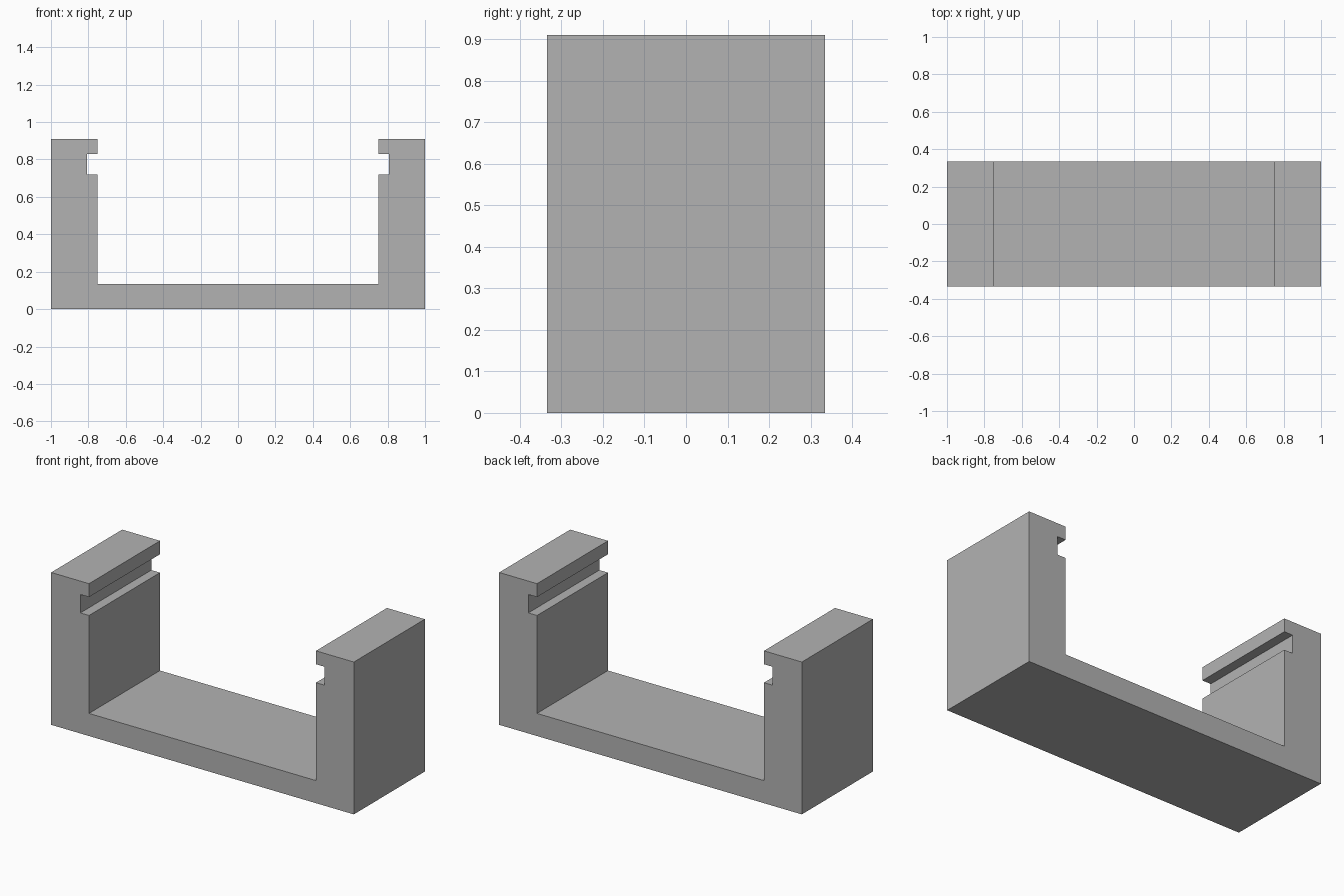
import bpy
import bmesh

cube = bpy.data.objects.get("Cube")
if cube:
    bpy.data.objects.remove(cube, do_unlink=True)

# Plain grey material
grey = (0.45, 0.45, 0.45, 1)
mat = bpy.data.materials.new("plain grey")
mat.use_nodes = True
mat.diffuse_color = grey
mat.node_tree.nodes["Principled BSDF"].inputs["Base Color"].default_value = grey

# Main dimensions
depth = 0.67
outer, inner, groove = 1.0, 0.75, 0.807
floor, groove_low, groove_high, top = 0.135, 0.72, 0.83, 0.91

# Right half of the channel section, mirrored to close the outline
half = [(outer, 0), (outer, top), (inner, top), (inner, groove_high),
        (groove, groove_high), (groove, groove_low),
        (inner, groove_low), (inner, floor)]
outline = half + [(-x, z) for x, z in reversed(half)]

# Extrude the section from front to back
bm = bmesh.new()
section = bm.faces.new([bm.verts.new((x, -depth / 2, z)) for x, z in outline])
result = bmesh.ops.extrude_face_region(bm, geom=[section], use_keep_orig=True)
back = [v for v in result["geom"] if isinstance(v, bmesh.types.BMVert)]
bmesh.ops.translate(bm, verts=back, vec=(0, depth, 0))
bmesh.ops.recalc_face_normals(bm, faces=bm.faces)

mesh = bpy.data.meshes.new("grooved_channel_bracket")
bm.to_mesh(mesh)
bm.free()
mesh.materials.append(mat)
bracket = bpy.data.objects.new("grooved_channel_bracket", mesh)
bpy.context.collection.objects.link(bracket)
